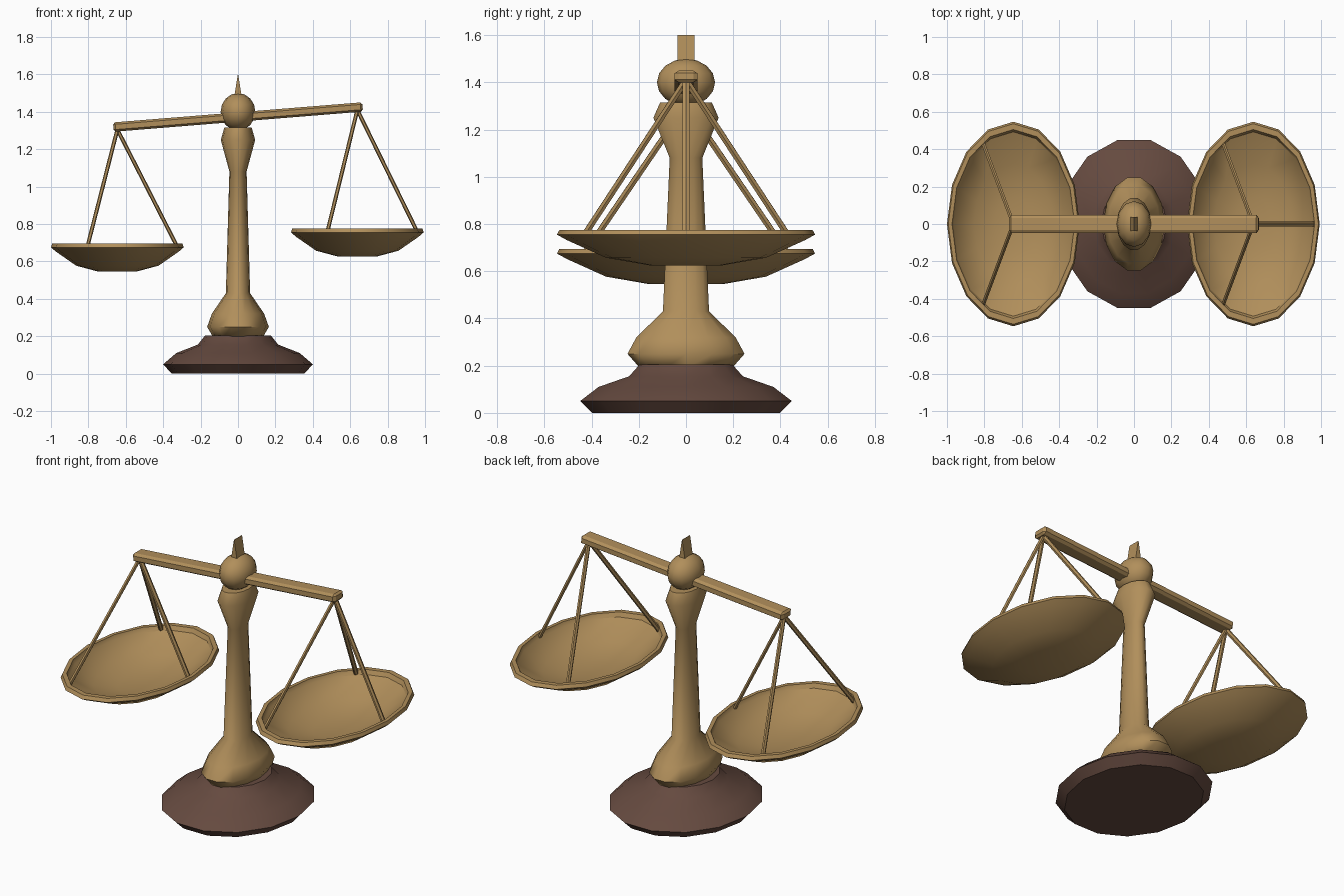
import bpy, bmesh
from math import sin, cos, tau, radians, atan2
from mathutils import Vector, Matrix

cube = bpy.data.objects.get("Cube")
if cube:
    bpy.data.objects.remove(cube, do_unlink=True)

DEEP = 1.54  # the brass parts are stretched front to back


def make_material(name, color):
    mat = bpy.data.materials.new(name)
    mat.use_nodes = True
    mat.diffuse_color = (*color, 1)
    mat.node_tree.nodes["Principled BSDF"].inputs["Base Color"].default_value = (*color, 1)
    return mat


brass = make_material("brass", (0.44, 0.275, 0.105))
wood = make_material("dark wood", (0.13, 0.068, 0.05))


def finish(name, bm, mat, deep=DEEP, angle=40):
    """Stretch the mesh in depth and turn it into a shaded object."""
    bmesh.ops.scale(bm, vec=(1, deep, 1), verts=bm.verts)
    bmesh.ops.recalc_face_normals(bm, faces=bm.faces)
    mesh = bpy.data.meshes.new(name)
    bm.to_mesh(mesh)
    bm.free()
    mesh.materials.append(mat)
    obj = bpy.data.objects.new(name, mesh)
    bpy.context.collection.objects.link(obj)
    bpy.ops.object.select_all(action="DESELECT")
    obj.select_set(True)
    bpy.context.view_layer.objects.active = obj
    bpy.ops.object.shade_smooth_by_angle(angle=radians(angle))
    return obj


def lathe(name, profile, sides, mat, center=(0, 0), deep=DEEP, angle=40):
    """Turn a (radius, height) profile around a vertical axis, closed at both ends."""
    bm = bmesh.new()
    rings = []
    for r, z in profile:
        rings.append([bm.verts.new((center[0] + r * cos(tau * i / sides),
                                    r * sin(tau * i / sides), center[1] + z))
                      for i in range(sides)])
    for low, high in zip(rings, rings[1:]):
        for i in range(sides):
            j = (i + 1) % sides
            bm.faces.new((low[i], low[j], high[j], high[i]))
    bm.faces.new(rings[0])
    bm.faces.new(rings[-1])
    return finish(name, bm, mat, deep, angle)


def rod(name, start, end, radius):
    bm = bmesh.new()
    a, b = Vector(start), Vector(end)
    turn = (b - a).to_track_quat("Z", "Y").to_matrix().to_4x4()
    bmesh.ops.create_cone(bm, cap_ends=True, segments=6, radius1=radius, radius2=radius,
                          depth=(b - a).length,
                          matrix=Matrix.Translation((a + b) / 2) @ turn)
    finish(name, bm, brass, angle=30)


# Wooden foot and turned column
lathe("base", [(0.355, 0), (0.40, 0.05), (0.33, 0.11), (0.215, 0.155), (0.175, 0.205)],
      14, wood, deep=1.15, angle=44)
lathe("column", [(0.13, 0.19), (0.165, 0.25), (0.14, 0.32), (0.065, 0.43), (0.046, 1.08),
                 (0.092, 1.25), (0.073, 1.315)], 14, brass, angle=60)

# Ball on top of the column
bm = bmesh.new()
bmesh.ops.create_uvsphere(bm, u_segments=12, v_segments=8, radius=1)
bmesh.ops.scale(bm, vec=(0.093, 0.08, 0.10), verts=bm.verts)
bmesh.ops.translate(bm, vec=(0, 0, 1.40), verts=bm.verts)
finish("pivot_ball", bm, brass, angle=60)

# Wedge finial, its ridge running front to back
bm = bmesh.new()
bmesh.ops.create_cube(bm, size=1)
for v in bm.verts:
    v.co.x *= 0.04 if v.co.z < 0 else 0.002
    v.co.y *= 0.048
    v.co.z = 1.48 if v.co.z < 0 else 1.60
finish("finial", bm, brass, angle=20)

# Tilted beam with chamfered edges
tilt = atan2(0.108, 1.335)
bm = bmesh.new()
bmesh.ops.create_cube(bm, size=1)
bmesh.ops.scale(bm, vec=(1.337, 0.062, 0.05), verts=bm.verts)
bmesh.ops.bevel(bm, geom=bm.edges[:], offset=0.011, segments=1, affect="EDGES")
bmesh.ops.rotate(bm, cent=(0, 0, 0), matrix=Matrix.Rotation(-tilt, 3, "Y"), verts=bm.verts)
bmesh.ops.translate(bm, vec=(0, 0, 1.372), verts=bm.verts)
finish("beam", bm, brass, angle=20)

# Pans: outside of the bowl, rim, then the hollow inside
pan_profile = [(0.10, -0.15), (0.22, -0.118), (0.328, -0.043), (0.355, -0.02), (0.348, 0),
               (0.328, 0), (0.32, -0.025), (0.21, -0.098), (0.10, -0.132)]
for side, x, rim, hook in (("right", -0.645, 0.695, 1.305), ("left", 0.638, 0.775, 1.41)):
    lathe(side + "_pan", pan_profile, 16, brass, center=(x, rim))
    for i in range(3):
        a = tau * i / 3
        rod(f"{side}_pan_rod_{i + 1}", (x, 0, hook),
            (x + 0.322 * cos(a), 0.322 * sin(a), rim - 0.02), 0.0105)
